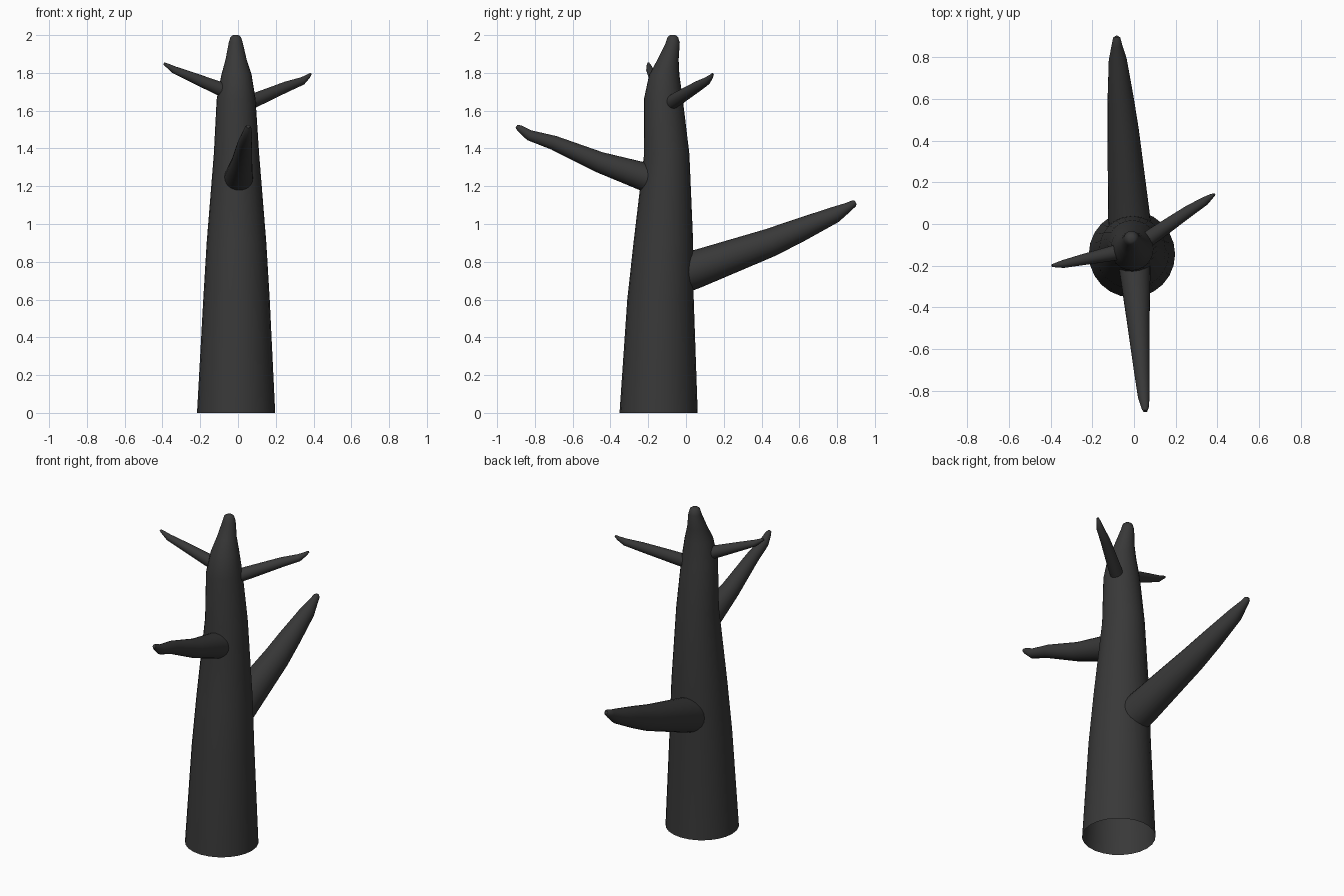
import bpy, bmesh, math
from mathutils import Vector

SIDES = 24

bark = bpy.data.materials.new("charcoal_bark")
bark.diffuse_color = (0.04, 0.04, 0.04, 1)


def limb(name, stations, axis=None):
    """Loft round rings through (x, y, z, radius) stations; open base, closed tip."""
    pts = [Vector(s[:3]) for s in stations]
    bm = bmesh.new()
    rings = []
    for i, (p, s) in enumerate(zip(pts, stations)):
        # rings follow the path unless a fixed axis is given
        d = axis or (pts[min(i + 1, len(pts) - 1)] - pts[max(i - 1, 0)])
        d = Vector(d).normalized()
        u = Vector((0, 1, 0)) if abs(d.z) > 0.9 else Vector((0, 0, 1))
        u = (u - d * u.dot(d)).normalized()
        v = d.cross(u)
        rings.append([bm.verts.new(p + (u * math.cos(a) + v * math.sin(a)) * s[3])
                      for a in (2 * math.pi * k / SIDES for k in range(SIDES))])
    for a, b in zip(rings, rings[1:]):
        for k in range(SIDES):
            n = (k + 1) % SIDES
            bm.faces.new((a[k], a[n], b[n], b[k]))
    bm.faces.new(rings[-1])
    for f in bm.faces:
        f.smooth = True
    me = bpy.data.meshes.new(name)
    bm.to_mesh(me)
    bm.free()
    me.materials.append(bark)
    ob = bpy.data.objects.new(name, me)
    bpy.context.collection.objects.link(ob)
    bpy.ops.object.select_all(action='DESELECT')
    ob.select_set(True)
    bpy.context.view_layer.objects.active = ob
    bpy.ops.object.shade_smooth_by_angle(angle=math.radians(40))


# Trunk, hollow at the bottom, with a snapped pointed top
limb("trunk", [
    (-0.01, -0.145, 0.00, 0.207),
    (-0.008, -0.135, 0.60, 0.176),
    (-0.008, -0.120, 0.90, 0.158),
    (-0.008, -0.102, 1.37, 0.120),
    (-0.010, -0.120, 1.66, 0.103),
    (-0.008, -0.115, 1.79, 0.080),
    (-0.010, -0.095, 1.87, 0.056),
    (-0.012, -0.070, 1.96, 0.037),
    (-0.012, -0.070, 1.99, 0.028),
    (-0.012, -0.070, 2.00, 0.014)], axis=(0, 0, 1))

# Large back branch
limb("back_branch", [
    (-0.015, -0.08, 0.715, 0.104),
    (-0.025, 0.05, 0.760, 0.100),
    (-0.052, 0.45, 0.903, 0.075),
    (-0.064, 0.60, 0.967, 0.063),
    (-0.078, 0.79, 1.050, 0.043),
    (-0.082, 0.86, 1.090, 0.025),
    (-0.083, 0.89, 1.110, 0.018),
    (-0.083, 0.898, 1.115, 0.009)])

# Front branch
limb("front_branch", [
    (0.000, -0.12, 1.218, 0.080),
    (0.004, -0.22, 1.250, 0.075),
    (0.020, -0.46, 1.328, 0.055),
    (0.037, -0.70, 1.430, 0.038),
    (0.047, -0.83, 1.470, 0.028),
    (0.053, -0.88, 1.506, 0.018),
    (0.054, -0.897, 1.517, 0.010)])

# Two thin upper twigs
limb("left_twig", [
    (-0.03, -0.125, 1.690, 0.038),
    (-0.11, -0.142, 1.722, 0.036),
    (-0.25, -0.172, 1.780, 0.026),
    (-0.34, -0.192, 1.817, 0.019),
    (-0.375, -0.197, 1.840, 0.011),
    (-0.393, -0.199, 1.850, 0.006)])
limb("right_twig", [
    (0.02, -0.105, 1.625, 0.038),
    (0.10, -0.050, 1.660, 0.037),
    (0.26, 0.060, 1.728, 0.028),
    (0.34, 0.110, 1.757, 0.021),
    (0.37, 0.132, 1.780, 0.012),
    (0.385, 0.142, 1.795, 0.006)])
